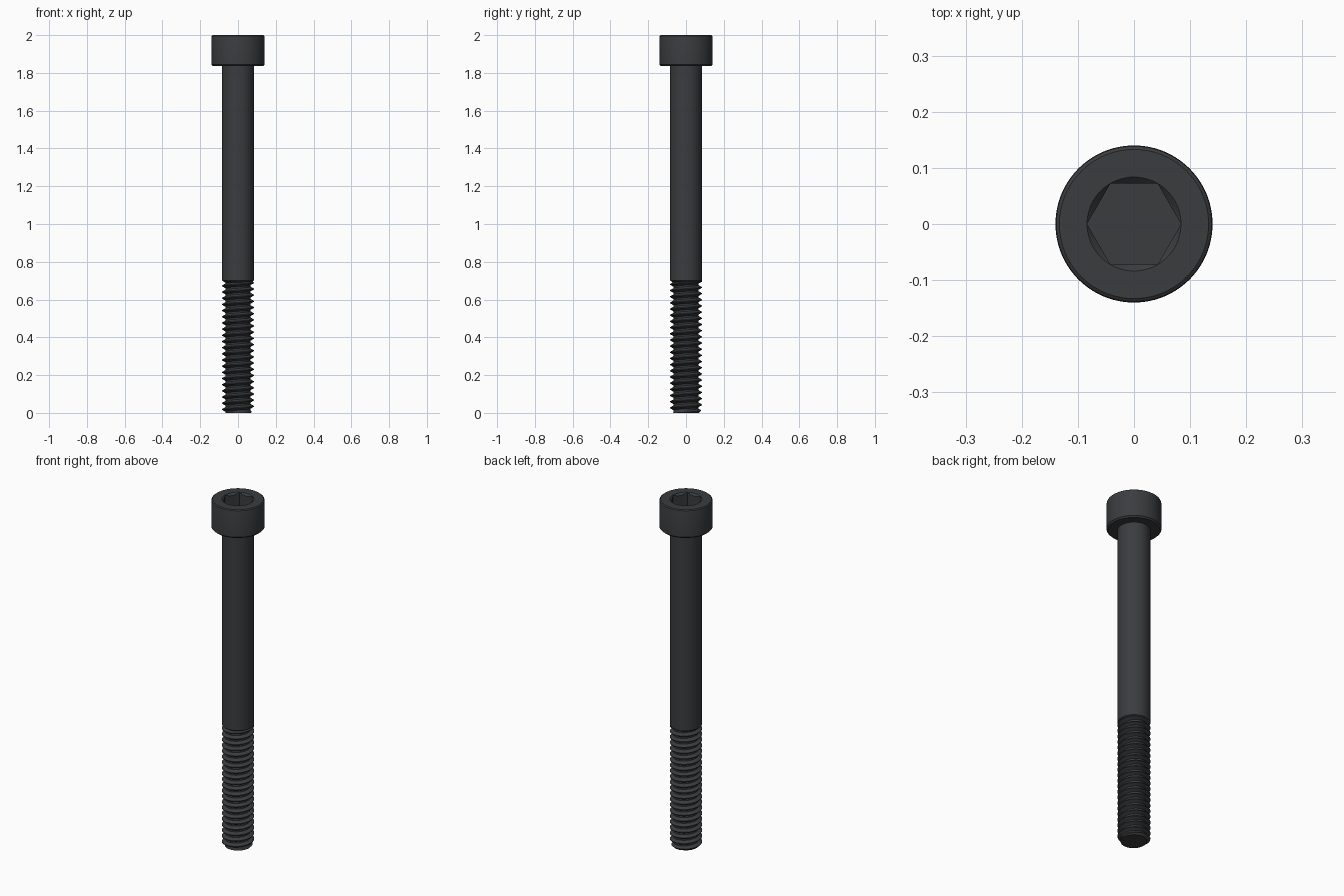
import bpy, bmesh, math

if "Cube" in bpy.data.objects:
    bpy.data.objects.remove(bpy.data.objects["Cube"])

SEG = 96
TAU = 2 * math.pi
APOTHEM = 0.0725          # half width of the hex socket across flats
HEX_CORNER = APOTHEM / math.cos(math.pi / 6)
SHAFT_R, ROOT_R = 0.084, 0.066
THREAD_TOP, PITCH = 0.70, 0.0327

black = bpy.data.materials.new("black_oxide")
black.diffuse_color = (0.043, 0.045, 0.049, 1)
black.use_nodes = True
black.node_tree.nodes["Principled BSDF"].inputs["Base Color"].default_value = black.diffuse_color


def finish(name, bm):
    bmesh.ops.remove_doubles(bm, verts=bm.verts, dist=1e-5)
    bmesh.ops.holes_fill(bm, edges=[e for e in bm.edges if e.is_boundary], sides=0)
    bmesh.ops.recalc_face_normals(bm, faces=bm.faces)
    mesh = bpy.data.meshes.new(name)
    bm.to_mesh(mesh)
    bm.free()
    mesh.materials.append(black)
    obj = bpy.data.objects.new(name, mesh)
    bpy.context.collection.objects.link(obj)
    bpy.ops.object.select_all(action='DESELECT')
    obj.select_set(True)
    bpy.context.view_layer.objects.active = obj
    bpy.ops.object.shade_smooth_by_angle(angle=math.radians(30))
    return obj


def loft(name, rings):
    """Skin between rings; each ring maps an angle to (radius, z)."""
    bm = bmesh.new()
    rows = []
    for ring in rings:
        row = []
        for i in range(SEG + 1):
            a = TAU * i / SEG
            r, z = ring(a)
            row.append(bm.verts.new((r * math.cos(a), r * math.sin(a), z)))
        rows.append(row)
    for lo, hi in zip(rows, rows[1:]):
        for i in range(SEG):
            bm.faces.new((lo[i], lo[i + 1], hi[i + 1], hi[i]))
    return finish(name, bm)


def circle(r, z):
    return lambda a: (r, z)


def hex_radius(a):
    return APOTHEM / math.cos(a % (math.pi / 3) - math.pi / 6)


# Head: chamfered cylinder, lead-in cone and hex socket in one skin
loft("socket_head", [
    circle(SHAFT_R - 0.004, 1.836), circle(0.132, 1.836), circle(0.140, 1.844),
    circle(0.140, 1.990), circle(0.1385, 1.996), circle(0.133, 2.0),
    circle(HEX_CORNER, 2.0),
    lambda a: (hex_radius(a), 2.0 - (HEX_CORNER - hex_radius(a))),
    lambda a: (hex_radius(a), 1.92),
])

# Plain shank with a small chamfer where the thread begins
loft("shank", [circle(ROOT_R, THREAD_TOP - 0.012), circle(SHAFT_R, THREAD_TOP),
               circle(SHAFT_R, 1.84)])


# Right-hand thread: crest and root flats follow a helix, trimmed at both ends
def thread_radius(phase):
    phase %= 1
    depth = SHAFT_R - ROOT_R
    if phase < 0.125:
        return SHAFT_R
    if phase < 0.4375:
        return SHAFT_R - depth * (phase - 0.125) / 0.3125
    if phase < 0.6875:
        return ROOT_R
    return ROOT_R + depth * (phase - 0.6875) / 0.3125


def helix_ring(offset):
    def ring(a):
        z = min(max((offset + a / TAU) * PITCH, 0), THREAD_TOP)
        r = thread_radius(z / PITCH - a / TAU + 1e-9)
        return min(r, 0.069 + z), z     # chamfered tip
    return ring


turns = math.ceil(THREAD_TOP / PITCH) + 1
loft("thread", [helix_ring(t + p) for t in range(-1, turns)
                for p in (0, 0.125, 0.4375, 0.6875)])
